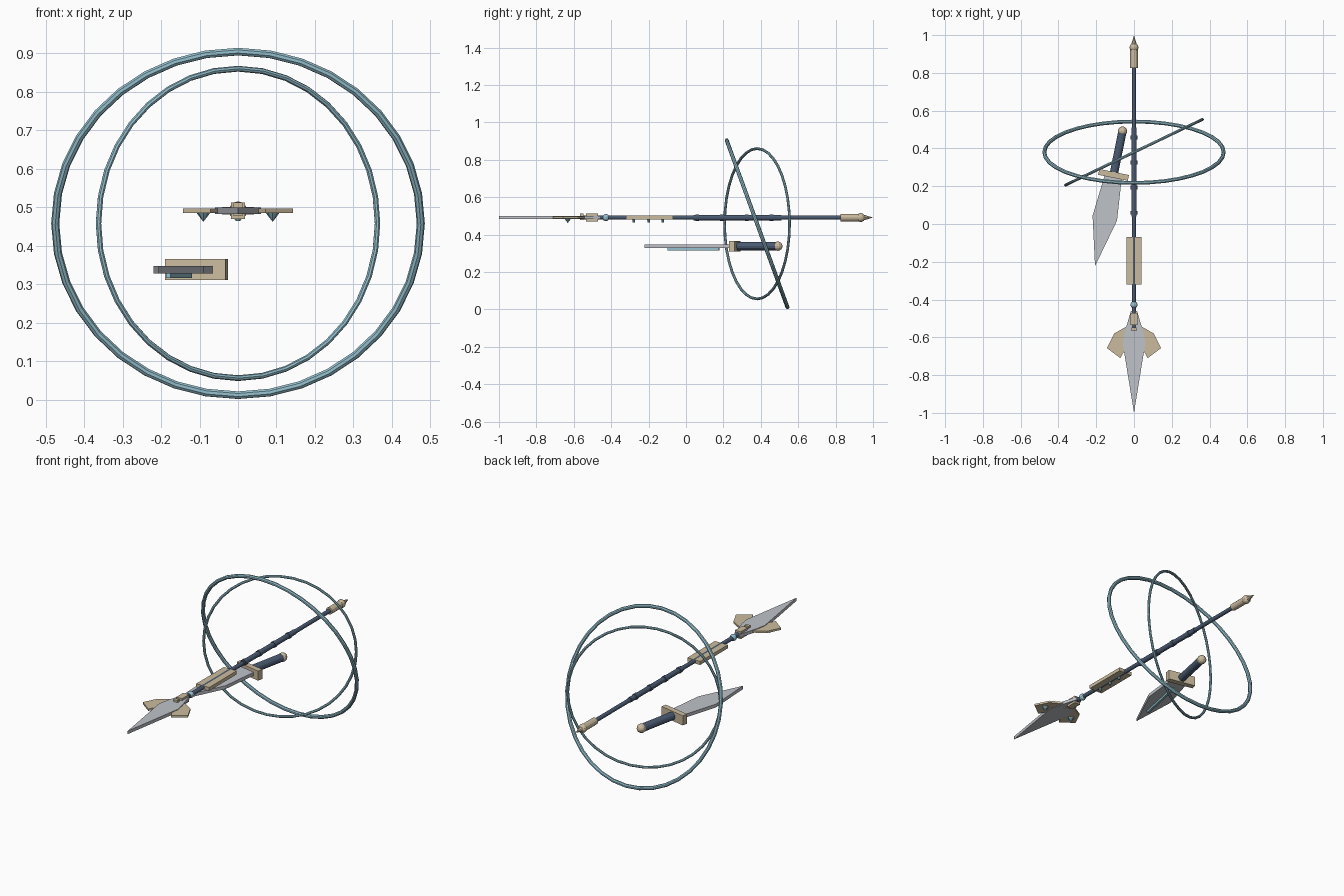
import bpy, bmesh, math
from mathutils import Matrix, Vector

if "Cube" in bpy.data.objects:
    bpy.data.objects.remove(bpy.data.objects["Cube"])


def material(name, rgb):
    m = bpy.data.materials.new(name)
    m.diffuse_color = (*rgb, 1)
    m.use_nodes = True
    m.node_tree.nodes["Principled BSDF"].inputs["Base Color"].default_value = m.diffuse_color
    return m


NAVY = material("navy grip", (0.07, 0.105, 0.17))
TAN = material("pale brass", (0.60, 0.50, 0.345))
STEEL = material("steel", (0.52, 0.54, 0.58))
CYAN = material("pale cyan", (0.30, 0.53, 0.62))

# Local frames: each weapon points along -y
SPEAR = Matrix.Translation((0, 0, 0.491))
DAGGER = Matrix.Translation((-0.108, 0.26, 0.338)) @ Matrix.Rotation(math.radians(-11.5), 4, 'Z')


def finish(name, bm, mat, frame):
    bmesh.ops.recalc_face_normals(bm, faces=bm.faces)
    me = bpy.data.meshes.new(name)
    bm.to_mesh(me)
    bm.free()
    me.materials.append(mat)
    ob = bpy.data.objects.new(name, me)
    bpy.context.collection.objects.link(ob)
    ob.matrix_world = frame
    return ob


def box(name, size, at, mat, frame):
    bm = bmesh.new()
    bmesh.ops.create_cube(bm, size=1, matrix=Matrix.Translation(at) @ Matrix.Diagonal((*size, 1)))
    return finish(name, bm, mat, frame)


def rod(name, y0, y1, r0, r1, mat, frame, sides=12):
    # cylinder or cone along y, r0 at y0 and r1 at y1
    bm = bmesh.new()
    m = Matrix.Translation((0, (y0 + y1) / 2, 0)) @ Matrix.Rotation(-math.pi / 2, 4, 'X')
    bmesh.ops.create_cone(bm, cap_ends=True, segments=sides, radius1=r0, radius2=r1,
                          depth=abs(y1 - y0), matrix=m)
    return finish(name, bm, mat, frame)


def stud(name, at, r, depth, mat, frame, tip=0.0):
    # small cone hanging down from a point
    bm = bmesh.new()
    m = Matrix.Translation(Vector(at) - Vector((0, 0, depth / 2)))
    bmesh.ops.create_cone(bm, cap_ends=True, segments=8, radius1=tip, radius2=r,
                          depth=depth, matrix=m)
    return finish(name, bm, mat, frame)


def ball(name, y, r, mat, frame):
    bm = bmesh.new()
    bmesh.ops.create_uvsphere(bm, u_segments=12, v_segments=8, radius=r,
                              matrix=Matrix.Translation((0, y, 0)))
    return finish(name, bm, mat, frame)


def plate(name, outline, thick, mat, frame):
    # flat outline extruded symmetrically about z = 0
    bm = bmesh.new()
    face = bm.faces.new([bm.verts.new((x, y, -thick / 2)) for x, y in outline])
    ext = bmesh.ops.extrude_face_region(bm, geom=[face])["geom"]
    bmesh.ops.translate(bm, vec=(0, 0, thick), verts=[v for v in ext if isinstance(v, bmesh.types.BMVert)])
    return finish(name, bm, mat, frame)


def mirrored(half):
    return half + [(-x, y) for x, y in reversed(half) if x > 0]


def ring(name, radius, tube, rot):
    bpy.ops.mesh.primitive_torus_add(major_radius=radius, minor_radius=tube,
                                     major_segments=36, minor_segments=8,
                                     location=(0, 0.38, 0.458), rotation=rot)
    ob = bpy.context.object
    ob.name = name
    ob.data.materials.append(CYAN)


# Two crossing rings
ring("large_ring", 0.475, 0.0105, (math.radians(110), 0, 0))
ring("small_ring", 0.402, 0.0075, (math.pi / 2, 0, math.radians(25.6)))

# Spear shaft, grip and grip bands
rod("shaft", -0.56, 0.84, 0.0115, 0.0115, NAVY, SPEAR)
rod("shaft_grip", 0.04, 0.51, 0.0145, 0.0145, NAVY, SPEAR)
for i in range(4):
    y = 0.06 + i * 0.1325
    rod("grip_band", y - 0.01, y + 0.01, 0.0175, 0.0175, NAVY, SPEAR)

# Butt cap with ball and spike
rod("butt_cap", 0.825, 0.925, 0.02, 0.02, TAN, SPEAR)
ball("butt_ball", 0.934, 0.024, TAN, SPEAR)
rod("butt_spike", 0.947, 1.0, 0.016, 0.0, TAN, SPEAR, 8)

# Guard block with studs below
box("shaft_block", (0.082, 0.25, 0.02), (0, -0.195, 0), TAN, SPEAR)
for y in (-0.28, -0.20, -0.125):
    stud("block_stud", (0, y, -0.008), 0.008, 0.019, CYAN, SPEAR, 0.006)

# Neck of the spearhead
ball("neck_orb", -0.428, 0.019, CYAN, SPEAR)
box("neck_collar", (0.036, 0.063, 0.042), (0, -0.502, 0), TAN, SPEAR)
box("neck_end", (0.026, 0.018, 0.034), (0, -0.557, 0.004), TAN, SPEAR)

# Spearhead, side wings and gems
plate("spear_blade", mirrored([(0, -1.0), (0.06, -0.63), (0.05, -0.575), (0.016, -0.46)]),
      0.018, STEEL, SPEAR)
for s in (1, -1):
    wing = [(0.035, -0.54), (0.105, -0.58), (0.143, -0.657), (0.072, -0.71), (0.04, -0.65)]
    plate("spear_wing", [(s * x, y) for x, y in wing], 0.011, TAN, SPEAR)
    stud("wing_gem", (s * 0.09, -0.632, -0.004), 0.019, 0.025, CYAN, SPEAR)

# Dagger
plate("dagger_blade", mirrored([(0, -0.493), (0.066, -0.234), (0.045, 0.0)]), 0.019, STEEL, DAGGER)
box("dagger_inlay", (0.012, 0.28, 0.014), (0, -0.225, -0.015), CYAN, DAGGER)
box("dagger_guard", (0.16, 0.031, 0.055), (0, 0, 0), TAN, DAGGER)
rod("dagger_handle", 0.01, 0.225, 0.022, 0.022, NAVY, DAGGER)
ball("dagger_pommel", 0.236, 0.025, TAN, DAGGER)
